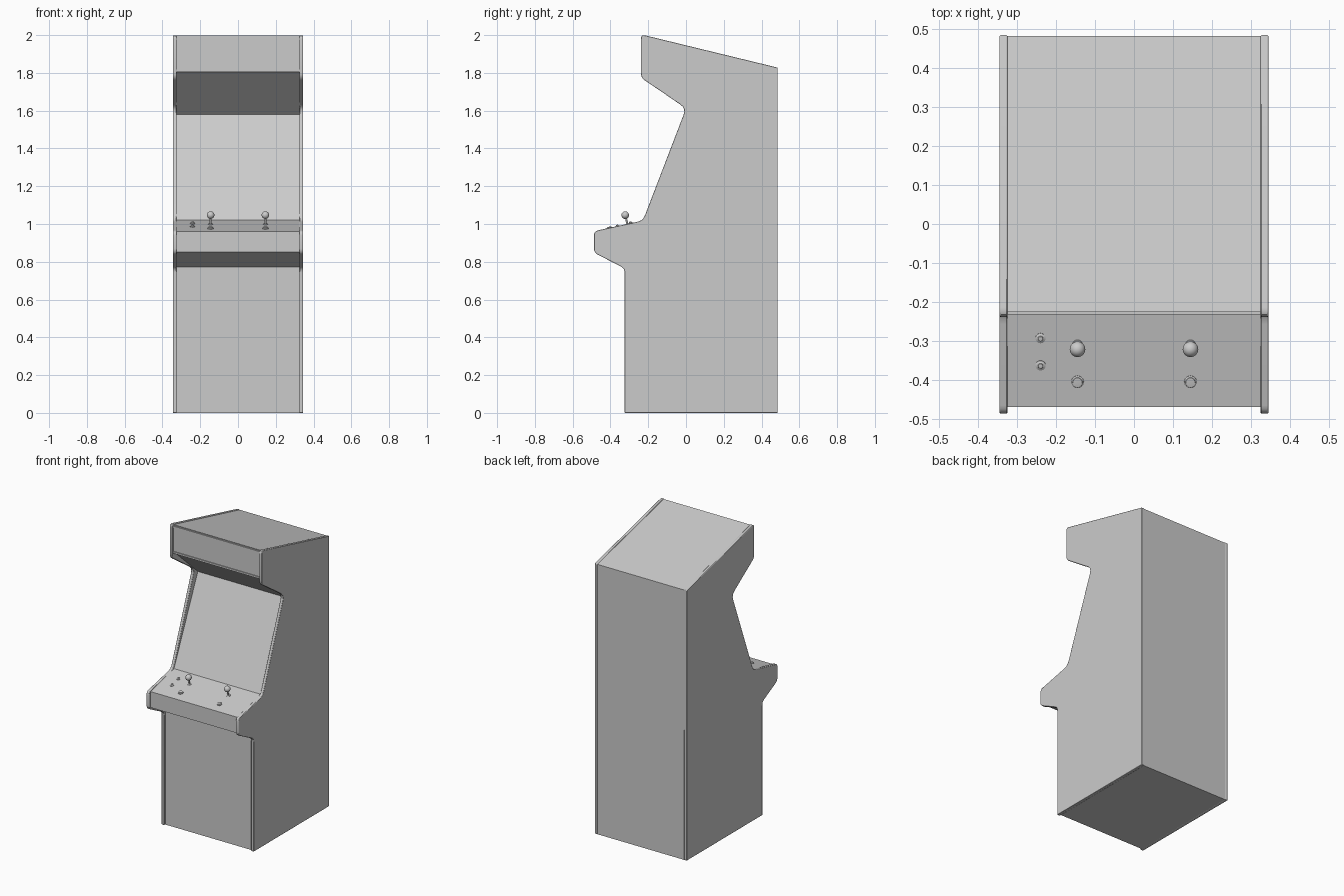
import bpy, bmesh, math
from mathutils import Vector, Matrix

if "Cube" in bpy.data.objects:
    bpy.data.objects.remove(bpy.data.objects["Cube"])

grey = bpy.data.materials.new("plain_grey")
grey.diffuse_color = (0.6, 0.6, 0.6, 1)
grey.use_nodes = True
grey.node_tree.nodes["Principled BSDF"].inputs["Base Color"].default_value = grey.diffuse_color


def rounded(points):
    """Expand (y, z, radius) corners into a filleted outline."""
    out = []
    n = len(points)
    for i, (y, z, r) in enumerate(points):
        p = Vector((y, z))
        if r == 0:
            out.append(p)
            continue
        a = (Vector(points[i - 1][:2]) - p).normalized() * r
        b = (Vector(points[(i + 1) % n][:2]) - p).normalized() * r
        for k in range(5):
            t = k / 4
            out.append(p + a * (1 - t) ** 2 + b * t ** 2)
    return out


def finish(name, bm, bevel=0):
    bmesh.ops.recalc_face_normals(bm, faces=bm.faces)
    me = bpy.data.meshes.new(name)
    bm.to_mesh(me)
    bm.free()
    me.materials.append(grey)
    ob = bpy.data.objects.new(name, me)
    bpy.context.collection.objects.link(ob)
    if bevel:
        m = ob.modifiers.new("edge", 'BEVEL')
        m.width, m.segments, m.limit_method = bevel, 2, 'ANGLE'
        m.angle_limit = math.radians(50)
    bpy.ops.object.select_all(action='DESELECT')
    ob.select_set(True)
    bpy.context.view_layer.objects.active = ob
    bpy.ops.object.shade_smooth_by_angle(angle=math.radians(35))
    return ob


def extrude_profile(name, points, x0, x1, bevel=0):
    bm = bmesh.new()
    face = bm.faces.new([bm.verts.new((x0, p.x, p.y)) for p in rounded(points)])
    res = bmesh.ops.extrude_face_region(bm, geom=[face])
    verts = [g for g in res['geom'] if isinstance(g, bmesh.types.BMVert)]
    bmesh.ops.translate(bm, verts=verts, vec=(x1 - x0, 0, 0))
    return finish(name, bm, bevel)


def lathe(name, profile, matrix, seg=24):
    """Spin (radius, height) points around the local z axis."""
    bm = bmesh.new()
    vs = [bm.verts.new((r, 0, h)) for r, h in profile]
    edges = [bm.edges.new(e) for e in zip(vs, vs[1:])]
    bmesh.ops.spin(bm, geom=vs + edges, cent=(0, 0, 0), axis=(0, 0, 1),
                   angle=math.tau, steps=seg)
    bmesh.ops.remove_doubles(bm, verts=bm.verts, dist=1e-5)
    bm.transform(matrix)
    return finish(name, bm)


# Side panels
side = [(-0.325, 0, 0), (0.485, 0, 0), (0.485, 1.828, 0), (-0.239, 2.004, 0.025),
        (-0.239, 1.775, 0.025), (0.0, 1.612, 0.035), (-0.228, 1.018, 0.03),
        (-0.487, 0.962, 0.022), (-0.487, 0.848, 0.022), (-0.325, 0.765, 0.022)]
for label, s in (("left", -1), ("right", 1)):
    extrude_profile(label + "_side_panel", side, s * 0.325, s * 0.345, 0.003)

# Cabinet body, recessed between the side panels
body = [(-0.312, 0, 0), (0.483, 0, 0), (0.483, 1.826, 0), (-0.226, 1.997, 0),
        (-0.226, 1.815, 0), (0.035, 1.58, 0), (-0.22, 1.02, 0),
        (-0.47, 0.96, 0), (-0.47, 0.852, 0), (-0.312, 0.772, 0)]
extrude_profile("cabinet_body", body, -0.326, 0.326)

# Trim strips above and below the header board
for label, z in (("lower", 1.805), ("upper", 1.978)):
    extrude_profile(label + "_header_trim",
                    [(-0.232, z, 0), (-0.215, z, 0), (-0.215, z + 0.012, 0),
                     (-0.232, z + 0.012, 0)], -0.325, 0.325)

# Controls sit square to the sloping control panel
slope = math.atan2(0.06, 0.25)


def on_panel(x, y):
    z = 1.02 + (y + 0.22) * 0.24
    return Matrix.Translation((x, y, z)) @ Matrix.Rotation(slope, 4, 'X')


dome = [(0.016, -0.003), (0.016, 0.004), (0.0125, 0.006), (0.012, 0.009), (0, 0.010)]
start = [(0.013, -0.003), (0.013, 0.003), (0.007, 0.006), (0.006, 0.010), (0, 0.011)]
ball = [(0.02 * math.sin(math.pi * k / 12), 0.05 - 0.02 * math.cos(math.pi * k / 12))
        for k in range(13)]
shaft = [(0.014, -0.002), (0.012, 0.002), (0.005, 0.004), (0.005, 0.04)]

for label, x in (("left", -0.145), ("right", 0.145)):
    lathe(label + "_joystick_shaft", shaft, on_panel(x, -0.31))
    lathe(label + "_joystick_ball", ball, on_panel(x, -0.31))
    lathe(label + "_action_button", dome, on_panel(x, -0.405))
for label, y in (("rear", -0.293), ("front", -0.363)):
    lathe(label + "_start_button", start, on_panel(-0.24, y))
